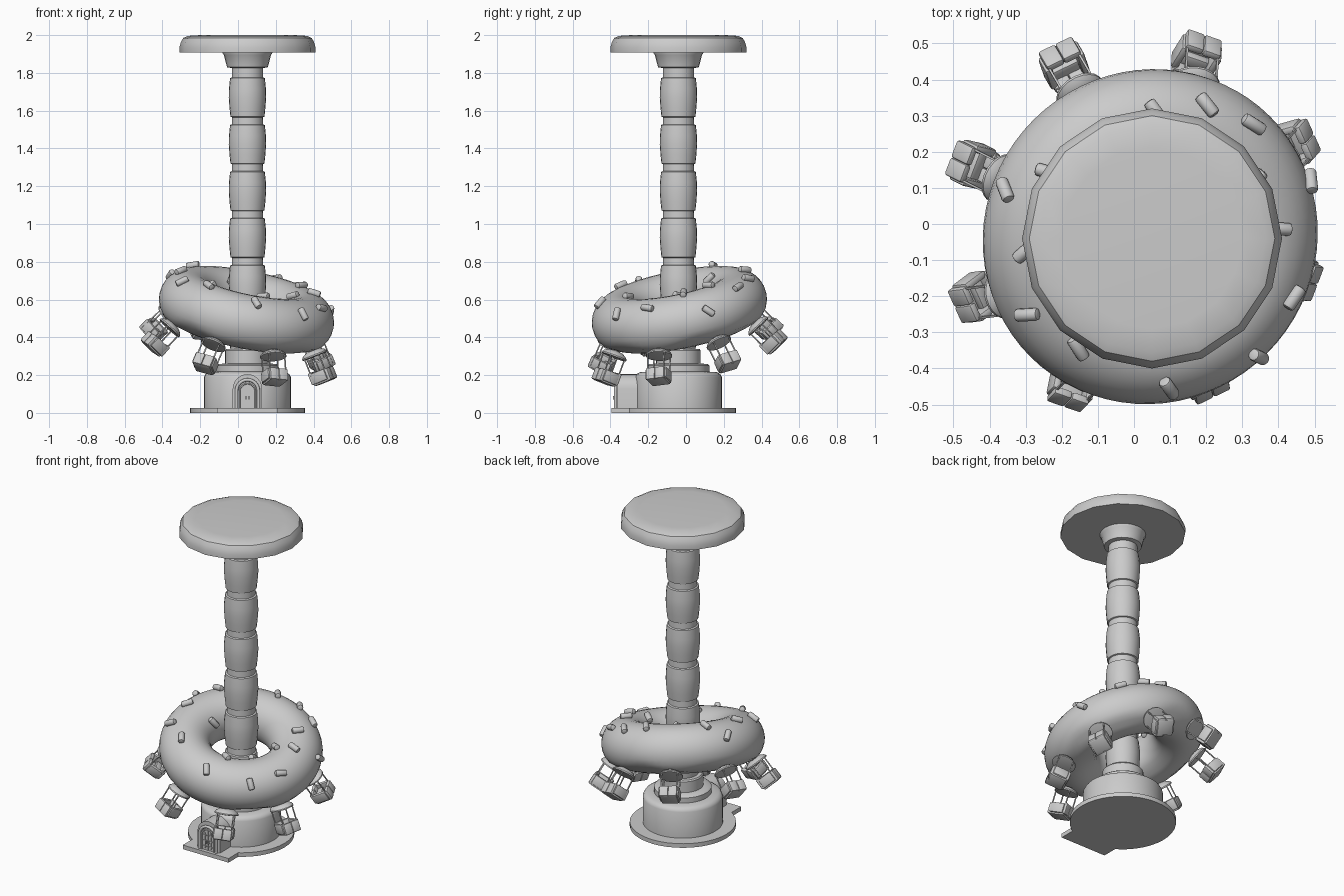
import bpy, bmesh, math, random
from mathutils import Matrix, Vector

if "Cube" in bpy.data.objects:
    bpy.data.objects.remove(bpy.data.objects["Cube"])

random.seed(4)
CX, CY = 0.05, -0.04
AXIS = Matrix.Translation((CX, CY, 0))


def place(name, mesh, mat=Matrix(), angle=35):
    ob = bpy.data.objects.new(name, mesh)
    bpy.context.collection.objects.link(ob)
    ob.matrix_world = mat
    if angle:
        bpy.ops.object.select_all(action='DESELECT')
        ob.select_set(True)
        bpy.context.view_layer.objects.active = ob
        bpy.ops.object.shade_smooth_by_angle(angle=math.radians(angle))
    return ob


def finish(bm, name):
    bmesh.ops.recalc_face_normals(bm, faces=bm.faces[:])
    me = bpy.data.meshes.new(name)
    bm.to_mesh(me)
    bm.free()
    return me


def lathe(name, profile, sides):
    bm = bmesh.new()
    rings = [[bm.verts.new((r * math.cos(2 * math.pi * i / sides),
                            r * math.sin(2 * math.pi * i / sides), z))
              for i in range(sides)] for r, z in profile]
    for a, b in zip(rings, rings[1:]):
        for i in range(sides):
            j = (i + 1) % sides
            bm.faces.new((a[i], a[j], b[j], b[i]))
    bm.faces.new(rings[0][::-1])
    bm.faces.new(rings[-1])
    return finish(bm, name)


def add_box(bm, center, size, bevel=0.0):
    tmp = bmesh.new()
    bmesh.ops.create_cube(tmp, size=1, matrix=Matrix.Translation(center) @ Matrix.Diagonal((*size, 1)))
    if bevel:
        bmesh.ops.bevel(tmp, geom=tmp.edges[:], offset=bevel, segments=2, profile=0.5, affect='EDGES')
    me = bpy.data.meshes.new("tmp")
    tmp.to_mesh(me)
    tmp.free()
    bm.from_mesh(me)
    bpy.data.meshes.remove(me)


def boxes(name, items, bevel=0.0):
    bm = bmesh.new()
    for c, s in items:
        add_box(bm, c, s, bevel)
    return finish(bm, name)


def arch_points(hw, base, top, n=12):
    spring = top - hw
    return [(-hw, base)] + [(-hw * math.cos(math.pi * i / n), spring + hw * math.sin(math.pi * i / n))
                            for i in range(n + 1)] + [(hw, base)]


def arch_slab(name, hw, base, top, y0, y1):
    bm = bmesh.new()
    pts = arch_points(hw, base, top)
    f = bm.faces.new([bm.verts.new((x, y0, z)) for x, z in pts])
    ext = bmesh.ops.extrude_face_region(bm, geom=[f])
    bmesh.ops.translate(bm, vec=(0, y1 - y0, 0), verts=[v for v in ext['geom'] if isinstance(v, bmesh.types.BMVert)])
    return finish(bm, name)


# Base plate, entrance step and drum
place("base_plate", lathe("base_plate", [(0.305, 0), (0.305, 0.026)], 40), AXIS)
place("entrance_step", boxes("entrance_step", [((0, -0.255, 0.013), (0.32, 0.2, 0.026))]), AXIS, 0)
place("base_drum", lathe("base_drum", [
    (0.23, 0.02), (0.23, 0.19), (0.222, 0.205), (0.205, 0.215), (0.165, 0.218),
    (0.165, 0.25), (0.155, 0.258), (0.118, 0.262), (0.118, 0.33), (0.112, 0.338), (0.08, 0.34)], 40), AXIS)

# Arched porch with frame and double door
place("porch", arch_slab("porch", 0.078, 0.02, 0.205, -0.15, -0.325), AXIS)
place("door", arch_slab("door", 0.05, 0.026, 0.165, -0.32, -0.332), AXIS)
for hw, top, rad in ((0.058, 0.175, 0.009), (0.042, 0.155, 0.004)):
    cu = bpy.data.curves.new("door_frame", 'CURVE')
    cu.dimensions = '3D'
    cu.bevel_depth = rad
    cu.bevel_resolution = 2
    pts = arch_points(hw, 0.026, top)
    sp = cu.splines.new('POLY')
    sp.points.add(len(pts) - 1)
    for p, (x, z) in zip(sp.points, pts):
        p.co = (x, -0.333, z, 1)
    ob = bpy.data.objects.new("door_frame", cu)
    bpy.context.collection.objects.link(ob)
    ob.matrix_world = AXIS
bars = [((0, -0.334, 0.09), (0.006, 0.008, 0.125))]
for s in (-1, 1):
    bars += [((s * 0.021, -0.334, z), (0.03, 0.006, 0.005)) for z in (0.05, 0.085, 0.12)]
    bars += [((s * 0.021, -0.334, 0.085), (0.005, 0.006, 0.1)), ((s * 0.008, -0.34, 0.08), (0.006, 0.012, 0.02))]
place("door_bars", boxes("door_bars", bars), AXIS, 0)

# Column of stacked barrels with grooves
profile = [(0.082, 0.33)]
for k in range(6):
    z = 0.325 + k * 0.248
    for r, dz in ((0.082, 0.0), (0.09, 0.003), (0.095, 0.05), (0.099, 0.105),
                  (0.098, 0.15), (0.092, 0.207), (0.083, 0.211)):
        profile.append((r, max(z + dz, 0.331)))
profile += [(0.083, 1.83)]
place("column", lathe("column", profile, 24), AXIS)
place("column_capital", lathe("column_capital", [
    (0.08, 1.825), (0.108, 1.83), (0.112, 1.845), (0.125, 1.895), (0.132, 1.905), (0.132, 1.915)], 24), AXIS)

# Top disc
place("top_disc", lathe("top_disc", [
    (0.36, 1.908), (0.36, 1.935), (0.353, 1.962), (0.34, 1.985), (0.315, 1.996), (0.25, 2.0)], 16), AXIS)

# Tilted ring with a wavy icing edge
RING = (Matrix.Translation((0.045, -0.035, 0.54)) @
        Matrix.Rotation(math.radians(16), 4, Vector((1, 1, 0)).normalized()))
MAJOR, MINOR = 0.32, 0.15
bm = bmesh.new()
NU, NV = 72, 28
grid = []
for i in range(NU):
    u = 2 * math.pi * i / NU
    edge = -0.75 + 0.16 * math.sin(5 * u) + 0.1 * math.sin(8 * u + 1)
    inner = -math.pi + 0.7
    row = []
    for j in range(NV):
        v = -math.pi + 2 * math.pi * j / NV
        t = max(0, min(1, (v - edge) / 0.35 + 0.5))
        t = max(t, max(0, min(1, (inner - v) / 0.35 + 0.5)))
        r = MINOR * (0.92 + 0.08 * t * t * (3 - 2 * t))
        d = MAJOR + r * math.cos(v)
        row.append(bm.verts.new((d * math.cos(u), d * math.sin(u), r * math.sin(v))))
    grid.append(row)
for i in range(NU):
    for j in range(NV):
        a, b = grid[i], grid[(i + 1) % NU]
        k = (j + 1) % NV
        bm.faces.new((a[j], b[j], b[k], a[k]))
place("icing_ring", finish(bm, "icing_ring"), RING, 80)

# Sprinkles placed by ring angle and radius
bm = bmesh.new()
bmesh.ops.create_cone(bm, cap_ends=True, segments=12, radius1=0.018, radius2=0.018, depth=0.07)
rims = [e for e in bm.edges if abs(e.verts[0].co.z - e.verts[1].co.z) < 1e-4]
bmesh.ops.bevel(bm, geom=rims, offset=0.008, segments=2, profile=0.5, affect='EDGES')
sprinkle = finish(bm, "sprinkle")
for ang, rho in ((181, .38), (181, .2), (231, .36), (275, .4), (-48, .43), (-22, .41), (8, .335),
                 (4, .23), (35, .32), (20, .46), (52, .42), (72, .41), (93, .38), (146, .385),
                 (-75, .26), (207, .41), (120, .22), (160, .45), (-35, .2)):
    u = math.radians(ang)
    v = math.acos((rho - MAJOR) / MINOR)
    n = Vector((math.cos(v) * math.cos(u), math.cos(v) * math.sin(u), math.sin(v)))
    pos = Vector((MAJOR * math.cos(u), MAJOR * math.sin(u), 0)) + n * (MINOR + 0.008)
    rot = n.to_track_quat('Z', 'Y').to_matrix().to_4x4()
    spin = Matrix.Rotation(random.uniform(0, math.pi), 4, 'Z') @ Matrix.Rotation(math.pi / 2, 4, 'X')
    place("sprinkle", sprinkle, RING @ Matrix.Translation(pos) @ rot @ spin)

# Gondola parts: x points outward, z up, origin at the canopy top
canopy = lathe("canopy", [(0.062, -0.037), (0.07, -0.035), (0.07, -0.028), (0.06, -0.016), (0.04, -0.005), (0.015, 0.0)], 20)
posts = boxes("posts", [((sx * 0.043, sy * 0.046, -0.075), (0.006, 0.006, 0.09)) for sx in (-1, 1) for sy in (-1, 1)])
basket = [((0, 0, -0.172), (0.095, 0.1, 0.026)), ((-0.022, 0, -0.15), (0.04, 0.085, 0.025))]
for s in (-1, 1):
    basket += [((0, s * 0.049, -0.145), (0.085, 0.022, 0.06)),
               ((0.046, s * 0.026, -0.15), (0.024, 0.052, 0.066)),
               ((-0.046, s * 0.026, -0.142), (0.024, 0.052, 0.066))]
basket = boxes("basket", basket, 0.007)
for k in range(8):
    m = (RING @ Matrix.Rotation(math.radians(25 + 45 * k), 4, 'Z') @
         Matrix.Translation((0.405, 0, -0.11)) @ Matrix.Rotation(math.radians(-35), 4, 'Y'))
    place("gondola_canopy", canopy, m)
    place("gondola_posts", posts, m, 0)
    place("gondola_basket", basket, m)
